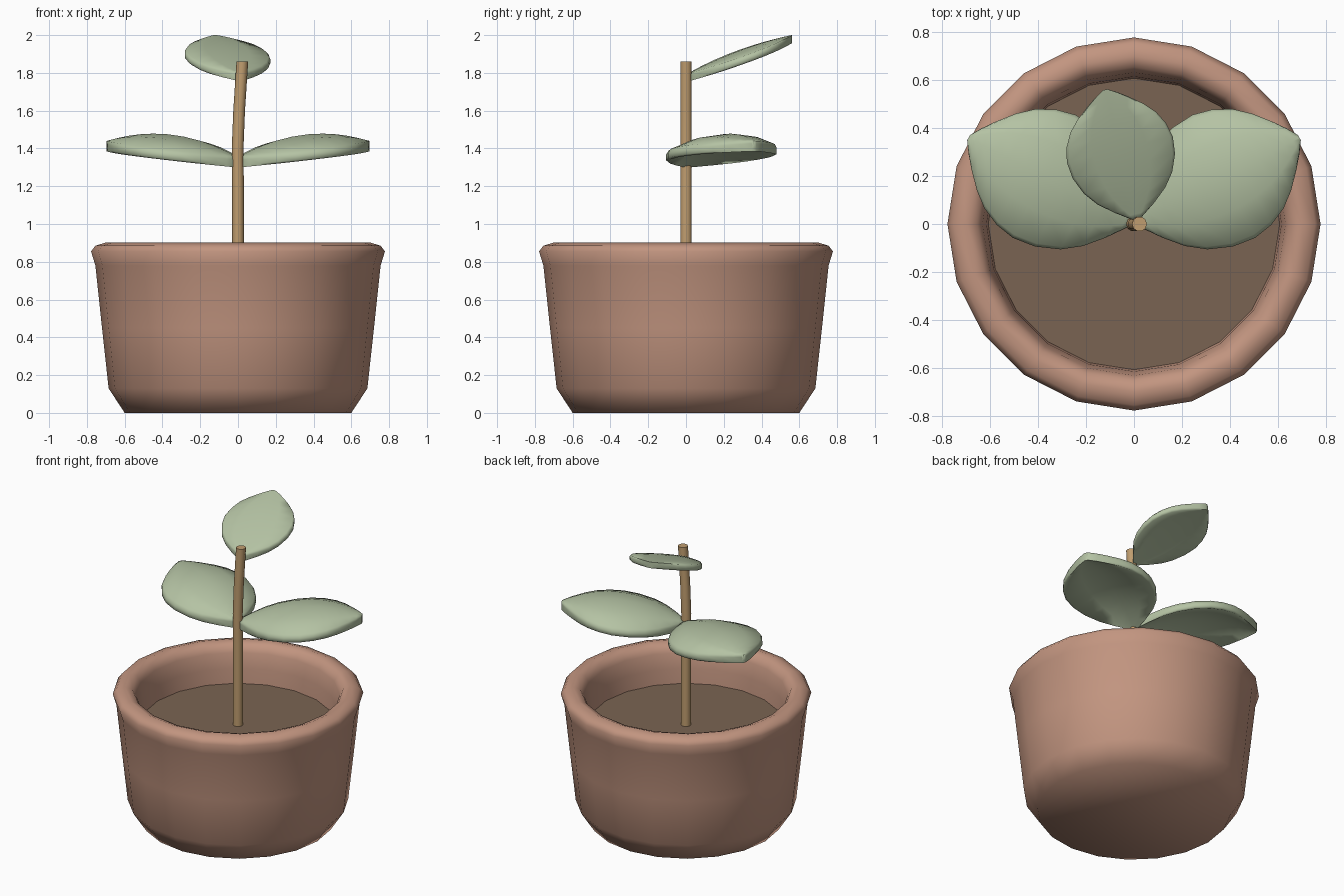
import bpy, math
from mathutils import Matrix, Vector

if "Cube" in bpy.data.objects:
    bpy.data.objects.remove(bpy.data.objects["Cube"])


def mat(name, rgb):
    m = bpy.data.materials.new(name)
    m.diffuse_color = (*rgb, 1)
    m.use_nodes = True
    m.node_tree.nodes["Principled BSDF"].inputs["Base Color"].default_value = m.diffuse_color
    return m


CLAY = mat("clay", (0.54, 0.30, 0.215))
SOIL = mat("soil", (0.195, 0.127, 0.084))
WOOD = mat("stem_brown", (0.53, 0.34, 0.16))
LEAF = mat("leaf_green", (0.46, 0.545, 0.37))


def make(name, verts, faces, material, angle):
    me = bpy.data.meshes.new(name)
    me.from_pydata(verts, [], faces)
    me.materials.append(material)
    ob = bpy.data.objects.new(name, me)
    bpy.context.collection.objects.link(ob)
    bpy.ops.object.select_all(action='DESELECT')
    ob.select_set(True)
    bpy.context.view_layer.objects.active = ob
    bpy.ops.object.shade_smooth_by_angle(angle=math.radians(angle))
    return ob


def skin(name, rings, material, angle, cap_start=True, cap_end=True):
    """Bridge equal-sized closed rings of points into a surface."""
    n = len(rings[0])
    verts = [p for r in rings for p in r]
    faces = [(i * n + j, i * n + (j + 1) % n, (i + 1) * n + (j + 1) % n, (i + 1) * n + j)
             for i in range(len(rings) - 1) for j in range(n)]
    if cap_start:
        faces.append(tuple(reversed(range(n))))
    if cap_end:
        faces.append(tuple(range((len(rings) - 1) * n, len(rings) * n)))
    return make(name, verts, faces, material, angle)


def circle(r, z, n, x=0, y=0):
    return [(x + r * math.cos(2 * math.pi * j / n), y + r * math.sin(2 * math.pi * j / n), z)
            for j in range(n)]


# Pot: turned profile, outside up, over the rim and down inside
profile = [(0.60, 0), (0.685, 0.13), (0.72, 0.45), (0.755, 0.78), (0.778, 0.855),
           (0.755, 0.885), (0.70, 0.902), (0.655, 0.885), (0.632, 0.84), (0.615, 0.74), (0.605, 0.60)]
skin("pot", [circle(r, z, 20) for r, z in profile], CLAY, 70, cap_end=False)

# Soil disc
skin("soil", [circle(0.612, 0.60, 32), circle(0.612, 0.64, 32)], SOIL, 30)

# Stem: leans slightly near the top
path = [(0, 0.62), (0, 1.2), (-0.002, 1.4), (0.006, 1.6), (0.023, 1.86)]
skin("stem", [circle(0.031, z, 10, x) for x, z in path], WOOD, 50)

# Leaves: half width along the length, arched section with a rounded rim
WIDTH = [(0, 0.02), (0.04, 0.06), (0.09, 0.11), (0.18, 0.185), (0.28, 0.24), (0.41, 0.278), (0.54, 0.288),
         (0.65, 0.27), (0.75, 0.232), (0.83, 0.18), (0.91, 0.11), (0.96, 0.06), (1, 0.012)]
SECTION = [(-0.95, 0), (-0.5, 0), (0, 0), (0.5, 0), (0.95, 0), (1, -0.25), (1, -0.75),
           (0.95, -1), (0.5, -1), (0, -1), (-0.5, -1), (-0.95, -1), (-1, -0.75), (-1, -0.25)]


def leaf(name, base, tip, scale, dome, thick):
    base, tip = Vector(base), Vector(tip)
    along = tip - base
    side = Vector((-along.y, along.x, 0)).normalized()
    rings = []
    for t, w in WIDTH:
        ring = []
        for v, d in SECTION:
            p = base + along * t + side * (w * scale * v)
            p.z += dome * 4 * t * (1 - t) * (1 - v * v) + d * thick
            ring.append(tuple(p))
        rings.append(ring[::-1])
    return skin(name, rings, LEAF, 75)


for s, label in ((1, "right"), (-1, "left")):
    leaf(label + "_leaf", (0.005 * s, 0.01, 1.355), (0.69 * s, 0.36, 1.44), 1.0, 0.075, 0.055)
leaf("top_leaf", (0.012, 0.02, 1.80), (-0.12, 0.56, 2.0), 0.79, 0.02, 0.042)
